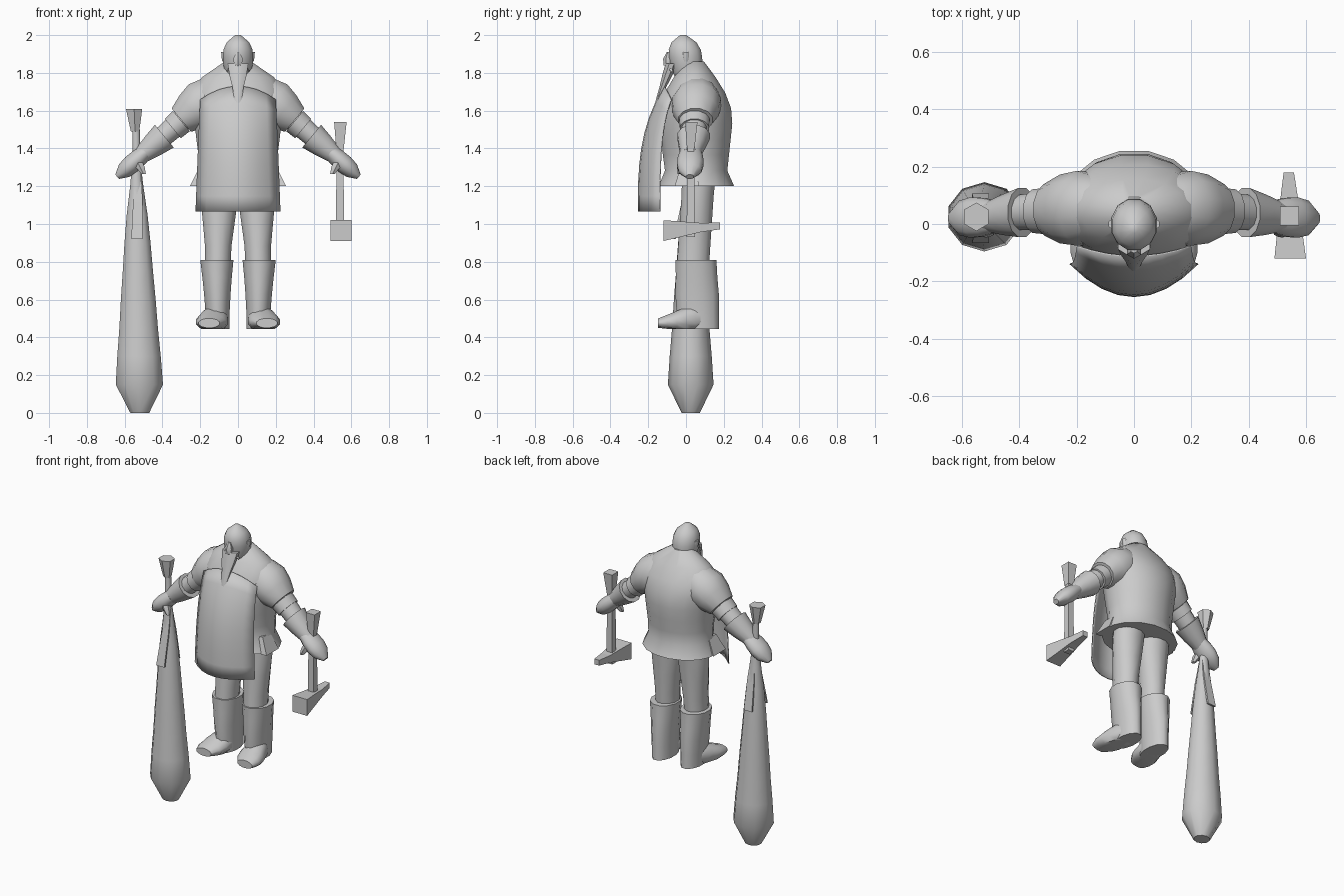
import bpy, bmesh, math
from mathutils import Vector

cube = bpy.data.objects.get("Cube")
if cube:
    bpy.data.objects.remove(cube)

GREY = (0.6, 0.6, 0.6, 1)
grey = bpy.data.materials.new("plain grey")
grey.use_nodes = True
grey.diffuse_color = GREY
grey.node_tree.nodes["Principled BSDF"].inputs["Base Color"].default_value = GREY

RIGHT, BACK, UP = Vector((1, 0, 0)), Vector((0, 1, 0)), Vector((0, 0, 1))
ARM_ACROSS = Vector((.64, 0, .77))


def finish(name, bm, angle):
    """Turn a bmesh into a grey object, smooth where its edges are soft."""
    bmesh.ops.recalc_face_normals(bm, faces=bm.faces)
    mesh = bpy.data.meshes.new(name)
    bm.to_mesh(mesh)
    bm.free()
    mesh.materials.append(grey)
    obj = bpy.data.objects.new(name, mesh)
    bpy.context.collection.objects.link(obj)
    bpy.ops.object.select_all(action='DESELECT')
    obj.select_set(True)
    bpy.context.view_layer.objects.active = obj
    bpy.ops.object.shade_smooth_by_angle(angle=math.radians(angle))
    return obj


def bridge(bm, first, second, closed):
    """Join two rows of vertices with quads."""
    count = len(first)
    for i in range(count if closed else count - 1):
        j = (i + 1) % count
        bm.faces.new((first[i], first[j], second[j], second[i]))


def loft(name, start, end, widths, depths=None, depth=1, sides=12,
         u=RIGHT, v=BACK, mirror=1, floor=0, angle=50):
    """Evenly spaced oval rings from start to end; depth scales widths along v."""
    start, end = Vector(start), Vector(end)
    depths = depths or [width * depth for width in widths]
    reach = 1 / math.cos(math.pi / sides)
    bm = bmesh.new()
    loops = []
    for k, (width, thickness) in enumerate(zip(widths, depths)):
        centre = start.lerp(end, k / (len(widths) - 1))
        loop = []
        for i in range(sides):
            turn = math.tau * (i + .5) / sides
            point = centre + u * width * reach * math.cos(turn) + v * thickness * reach * math.sin(turn)
            loop.append(bm.verts.new((point.x * mirror, point.y, max(point.z, floor))))
        loops.append(loop)
    for first, second in zip(loops, loops[1:]):
        bridge(bm, first, second, closed=True)
    bm.faces.new(loops[0])
    bm.faces.new(loops[-1])
    return finish(name, bm, angle)


# Tunic with a flared hem
loft("tunic", (0, .055, 1.2), (0, .045, 1.86),
     widths=(.245, .21, .21, .22, .23, .245, .25, .19, .07),
     depths=(.2, .165, .175, .185, .195, .19, .16, .11, .05), sides=16)

# Hanging apron: a bowed sheet that curls back to the chest under an arched top
bm = bmesh.new()
rows = []
for step in range(9):
    drop = step / 8
    curl = (1 - drop) ** 3
    row = []
    for column in range(-4, 5):
        side = column / 4
        bow = side * side
        front = -.255 + .14 * curl
        edge = -.14 + .06 * curl
        arch = .07 * bow * curl
        row.append(bm.verts.new(((.2 + .025 * drop) * side, front + (edge - front) * bow,
                                 1.73 - .665 * drop - arch)))
    rows.append(row)
for first, second in zip(rows, rows[1:]):
    bridge(bm, first, second, closed=False)
apron = finish("apron", bm, angle=50)
shell = apron.modifiers.new("thickness", 'SOLIDIFY')
shell.thickness = .006

# Head and face
loft("head", (0, .01, 1.77), (0, -.015, 2), (.06, .07, .078, .08, .077, .06, .015), depth=1.1)
loft("nose", (0, -.095, 1.84), (0, -.09, 1.91), (.02, .025, .01), sides=6)
loft("beard", (0, -.17, 1.6), (0, -.075, 1.85), (.005, .02, .03, .045, .055), depth=.6, sides=8)

# Mirrored pairs: ears, moustache, arms and legs
for side, mirror in (("left", 1), ("right", -1)):
    loft(side + "_ear", (.075, 0, 1.86), (.08, 0, 1.91), (.008, .01, .009),
         depth=1.5, sides=6, mirror=mirror)
    loft(side + "_moustache", (0, -.105, 1.85), (.06, -.075, 1.81), (.012, .012, .005),
         sides=6, u=UP, mirror=mirror)

    along_arm = dict(u=ARM_ACROSS, mirror=mirror)
    loft(side + "_sleeve", (.06, .06, 1.73), (.3, .05, 1.55),
         (.07, .11, .128, .11, .08), depths=(.07, .11, .13, .12, .09), **along_arm)
    loft(side + "_arm", (.24, .05, 1.6), (.48, .035, 1.39),
         (.065, .06, .055, .045), depth=1.1, **along_arm)
    loft(side + "_arm_band", (.3, .045, 1.545), (.345, .045, 1.505),
         (.07, .066), depth=1.15, **along_arm)
    loft(side + "_glove_cuff", (.39, .04, 1.465), (.51, .025, 1.365),
         (.078, .064, .046), depth=1.1, **along_arm)
    loft(side + "_hand", (.49, .025, 1.38), (.64, .02, 1.25),
         (.04, .048, .05, .043, .015), depth=1.4, **along_arm)
    loft(side + "_thumb", (.535, -.01, 1.335), (.5, -.03, 1.265), (.026, .024, .012),
         sides=6, mirror=mirror)

    loft(side + "_leg", (.108, .035, .75), (.095, .07, 1.28),
         (.068, .07, .085, .1, .1), depths=(.085, .085, .085, .085, .09), mirror=mirror)
    loft(side + "_boot_shaft", (.107, .065, .445), (.112, .053, .81),
         (.062, .064, .07, .078, .088), depths=(.11, .112, .115, .11, .108), mirror=mirror)
    loft(side + "_boot_foot", (.11, .1, .5), (.153, -.147, .475),
         (.05, .065, .075, .083, .078, .055), depths=(.05, .08, .07, .055, .04, .025),
         v=UP, mirror=mirror, floor=.445)
    # Loose cloth at the hips
    loft(side + "_hem_flap", (.235, .005, 1.2), (.19, .01, 1.3), (.02, .015),
         depths=(.065, .04), sides=4, mirror=mirror, angle=0)

# Hammer in the left hand: square handle, blunt face, tapered pick
loft("hammer_handle", (.54, .025, .93), (.54, .025, 1.4), (.022, .018),
     sides=4, angle=0)
loft("hammer_handle_end", (.54, .025, 1.4), (.542, .028, 1.54), (.02, .033),
     sides=4, angle=0)
loft("hammer_head", (.545, -.12, .965), (.54, .18, .99), (.055, .043, .032, .018),
     depths=(.055, .04, .024, .018), sides=4, v=UP, angle=0)

# Heavy club in the right hand, tapering up to a flared pommel
loft("club", (-.52, .025, 0), (-.54, .025, 1.5),
     (.05, .125, .115, .102, .092, .08, .069, .055, .035, .02, .02), depth=.92, sides=10)
loft("club_pommel", (-.545, .025, 1.49), (-.55, .025, 1.61), (.022, .033, .043),
     sides=6, angle=0)

# Cloth strips hanging from the grip
for name, foot in (("front_strip", -.06), ("back_strip", .1)):
    loft(name, (-.535, foot, .92), (-.525, .025, 1.32), (.03, .025, .01),
         depth=.2, sides=4, angle=0)
